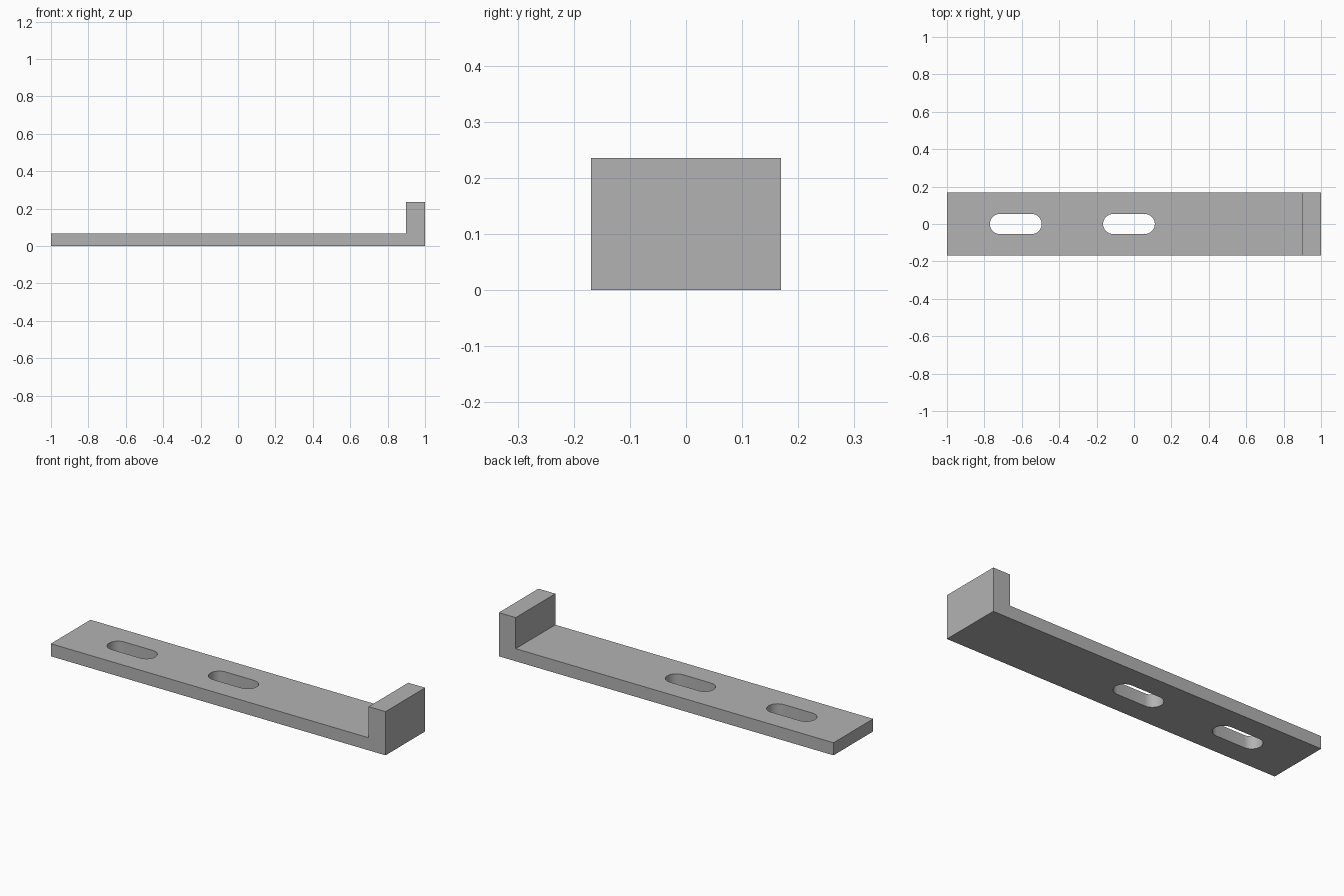
import bpy
import bmesh
import math

cube = bpy.data.objects.get("Cube")
if cube:
    bpy.data.objects.remove(cube, do_unlink=True)

HALF_WIDTH = 0.169
PLATE_TOP, LIP_TOP = 0.068, 0.236
LIP_INNER = 0.899
SLOT_RADIUS, SLOT_REACH = 0.0535, 0.085
SLOT_CENTRES = (-0.632, -0.027)

grey = bpy.data.materials.new("plain grey")
grey.use_nodes = True
colour = (0.45, 0.45, 0.45, 1)
grey.diffuse_color = colour
grey.node_tree.nodes["Principled BSDF"].inputs["Base Color"].default_value = colour


def prism(name, outline, sweep):
    """Extrude a closed outline along a vector into a solid object."""
    bm = bmesh.new()
    face = bm.faces.new([bm.verts.new(p) for p in outline])
    moved = bmesh.ops.extrude_face_region(bm, geom=[face], use_keep_orig=True)["geom"]
    bmesh.ops.translate(bm, vec=sweep,
                        verts=[v for v in moved if isinstance(v, bmesh.types.BMVert)])
    bmesh.ops.recalc_face_normals(bm, faces=bm.faces[:])
    mesh = bpy.data.meshes.new(name)
    bm.to_mesh(mesh)
    bm.free()
    mesh.materials.append(grey)
    obj = bpy.data.objects.new(name, mesh)
    bpy.context.collection.objects.link(obj)
    return obj


def slot_outline(cx, z, steps=16):
    """Rounded slot: two half circles joined by straight sides."""
    points = []
    for side in (1, -1):
        for i in range(steps + 1):
            a = math.pi * (i / steps - 0.5)
            points.append((cx + side * (SLOT_REACH + SLOT_RADIUS * math.cos(a)),
                           side * SLOT_RADIUS * math.sin(a), z))
    return points


# L-shaped bar: flat plate with an upright lip at one end
section = [(-1, 0), (1, 0), (1, LIP_TOP), (LIP_INNER, LIP_TOP),
           (LIP_INNER, PLATE_TOP), (-1, PLATE_TOP)]
bracket = prism("slotted_bracket", [(x, -HALF_WIDTH, z) for x, z in section],
                (0, 2 * HALF_WIDTH, 0))

# Two through slots
bpy.context.view_layer.objects.active = bracket
bracket.select_set(True)
for cx in SLOT_CENTRES:
    cutter = prism("slot_cutter", slot_outline(cx, -0.1), (0, 0, 0.3))
    cutter.hide_render = True
    cut = bracket.modifiers.new("slot", 'BOOLEAN')
    cut.operation = 'DIFFERENCE'
    cut.solver = 'EXACT'
    cut.object = cutter
    bpy.ops.object.modifier_apply(modifier=cut.name)
    bpy.data.objects.remove(cutter, do_unlink=True)

# Smooth slot ends, crisp edges
bpy.ops.object.shade_smooth_by_angle(angle=math.radians(30))
